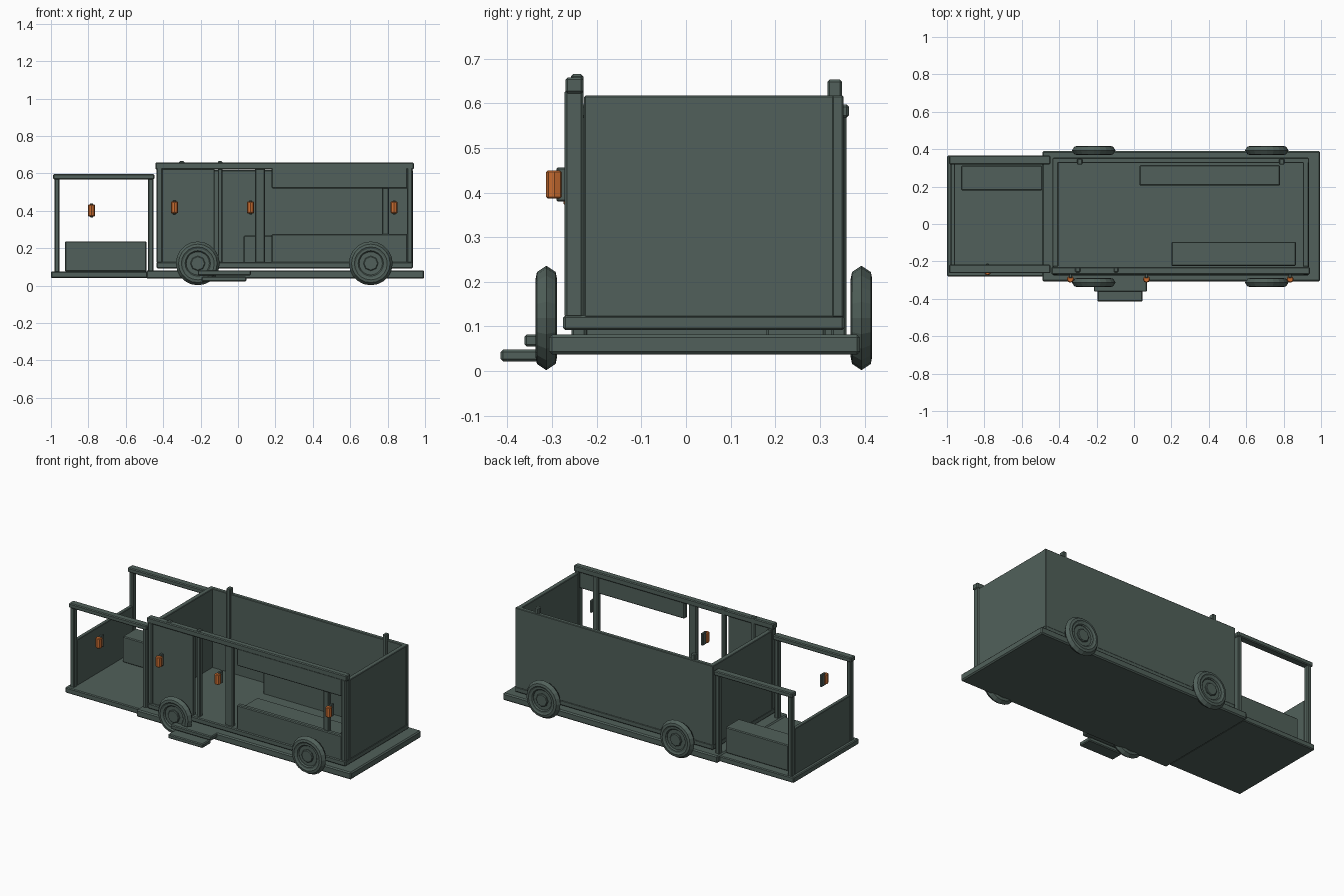
import bpy, bmesh, math
from mathutils import Matrix

cube = bpy.data.objects.get("Cube")
if cube:
    bpy.data.objects.remove(cube, do_unlink=True)


def material(name, rgb):
    m = bpy.data.materials.new(name)
    m.use_nodes = True
    m.diffuse_color = (*rgb, 1)
    m.node_tree.nodes["Principled BSDF"].inputs["Base Color"].default_value = (*rgb, 1)
    return m


GREEN = material("dark_green", (0.082, 0.118, 0.103))
ORANGE = material("lamp_orange", (0.58, 0.15, 0.03))


def finish(name, bm, mat):
    bmesh.ops.recalc_face_normals(bm, faces=bm.faces)
    mesh = bpy.data.meshes.new(name)
    bm.to_mesh(mesh)
    bm.free()
    mesh.materials.append(mat)
    ob = bpy.data.objects.new(name, mesh)
    bpy.context.collection.objects.link(ob)
    return ob


def box(name, x, y, z, bevel=0.005, mat=GREEN):
    """Chamfered box from (low, high) ranges."""
    bm = bmesh.new()
    bmesh.ops.create_cube(bm, size=1)
    for v in bm.verts:
        v.co = [r[0] if c < 0 else r[1] for c, r in zip(v.co, (x, y, z))]
    if bevel:
        bmesh.ops.bevel(bm, geom=bm.edges[:], offset=bevel, segments=1, affect='EDGES')
    return finish(name, bm, mat)


def lathe(name, profile, center, sides):
    """Spin a closed (radius, y) profile about the y axis."""
    bm = bmesh.new()
    rings = []
    for i in range(sides):
        a = math.tau * i / sides
        rings.append([bm.verts.new((r * math.cos(a), y, r * math.sin(a))) for r, y in profile])
    n = len(profile)
    for i in range(sides):
        a, b = rings[i], rings[(i + 1) % sides]
        for j in range(n):
            k = (j + 1) % n
            bm.faces.new((a[j], a[k], b[k], b[j]))
    bmesh.ops.translate(bm, verts=bm.verts, vec=center)
    return finish(name, bm, GREEN)


def cylinder(name, center, radius, depth, sides, axis, mat, bevel=0.004):
    bm = bmesh.new()
    bmesh.ops.create_cone(bm, cap_ends=True, segments=sides, radius1=radius,
                          radius2=radius, depth=depth)
    caps = [e for e in bm.edges if abs(e.verts[0].co.z - e.verts[1].co.z) < 0.001]
    bmesh.ops.bevel(bm, geom=caps, offset=bevel, segments=1, affect='EDGES')
    if axis == 'Y':
        bmesh.ops.rotate(bm, verts=bm.verts, matrix=Matrix.Rotation(math.pi / 2, 3, 'X'))
    bmesh.ops.translate(bm, verts=bm.verts, vec=center)
    return finish(name, bm, mat)


# Platforms and steps
box("main_platform", (-0.49, 0.995), (-0.307, 0.39), (0.037, 0.082), 0.007)
box("porch_platform", (-1.0, -0.485), (-0.28, 0.365), (0.04, 0.075))
box("upper_step", (-0.215, 0.07), (-0.362, -0.29), (0.055, 0.082))
box("lower_step", (-0.195, 0.045), (-0.415, -0.33), (0.022, 0.048))

# Body floor, back and end walls
FLOOR, TOP = 0.12, 0.617
box("body_floor", (-0.435, 0.935), (-0.275, 0.355), (0.092, 0.125))
box("back_wall", (-0.435, 0.935), (0.327, 0.353), (FLOOR, TOP), 0.003)
for side, x0 in (("right", -0.435), ("left", 0.903)):
    box(side + "_end_wall", (x0, x0 + 0.03), (-0.228, 0.35), (FLOOR, TOP), 0.003)
    box(side + "_corner_post", (x0, x0 + 0.03), (-0.272, -0.23), (FLOOR, 0.63))

# Open front side: panel, posts, counter, header and top rail
box("front_panel", (-0.42, -0.125), (-0.263, -0.237), (FLOOR, 0.63), 0.003)
for i, (x0, x1, top) in enumerate(((-0.315, -0.287, 0.665), (-0.108, -0.082, 0.665),
                                  (0.09, 0.145, 0.63), (0.77, 0.808, 0.63))):
    box(f"front_post_{i + 1}", (x0, x1), (-0.258, -0.23), (FLOOR, top))
box("counter_front", (0.18, 0.907), (-0.27, -0.24), (FLOOR, 0.275))
box("window_header", (0.18, 0.907), (-0.27, -0.24), (0.52, 0.63))
box("front_top_rail", (-0.442, 0.94), (-0.27, -0.23), (0.622, 0.658))
for i, x in enumerate((-0.29, 0.79)):
    box(f"back_post_{i + 1}", (x - 0.014, x + 0.014), (0.317, 0.35), (FLOOR, 0.653))

# Interior furniture
box("inner_counter", (0.2, 0.865), (-0.225, -0.095), (FLOOR, 0.26))
box("inner_bench", (0.03, 0.78), (0.205, 0.315), (FLOOR, 0.267))

# Porch frames, low end wall and bench
for side, y in (("front", -0.24), ("back", 0.342)):
    box(f"porch_{side}_rail", (-0.988, -0.447), (y - 0.023, y + 0.023), (0.568, 0.597))
    for end, x in (("outer", -0.968), ("inner", -0.467)):
        box(f"porch_{side}_{end}_post", (x - 0.014, x + 0.014),
            (y - 0.017, y + 0.017), (0.07, 0.575))
box("porch_end_wall", (-0.98, -0.956), (-0.225, 0.328), (0.07, 0.36), 0.003)
box("porch_bench", (-0.925, -0.49), (0.18, 0.312), (0.075, 0.237))

# Wheels: angular tyre, rim ring, disc and hub
TYRE = ((0.075, -0.017), (0.088, -0.024), (0.103, -0.021), (0.117, 0),
        (0.103, 0.021), (0.088, 0.024), (0.075, 0.017))
RIM = ((0.062, -0.012), (0.068, -0.019), (0.079, -0.019), (0.079, 0.019),
       (0.068, 0.019), (0.062, 0.012))
for side, y in (("front", -0.313), ("back", 0.393)):
    for end, x in (("right", -0.215), ("left", 0.71)):
        c = (x, y, 0.119)
        name = f"{side}_{end}_"
        lathe(name + "tyre", TYRE, c, 20)
        lathe(name + "rim", RIM, c, 20)
        cylinder(name + "wheel_disc", c, 0.068, 0.02, 20, 'Y', GREEN, 0.002)
        cylinder(name + "hub", c, 0.04, 0.042, 8, 'Y', GREEN)

# Lanterns with their wall brackets
for i, (x, y, z) in enumerate(((-0.783, -0.255, 0.402), (-0.34, -0.295, 0.418),
                               (0.067, -0.295, 0.418), (0.835, -0.295, 0.418))):
    box(f"lantern_bracket_{i + 1}", (x - 0.008, x + 0.008), (y + 0.005, y + 0.043),
        (z - 0.038, z + 0.038), 0.003)
    cylinder(f"lantern_{i + 1}", (x, y, z), 0.019, 0.063, 8, 'Z', ORANGE)
